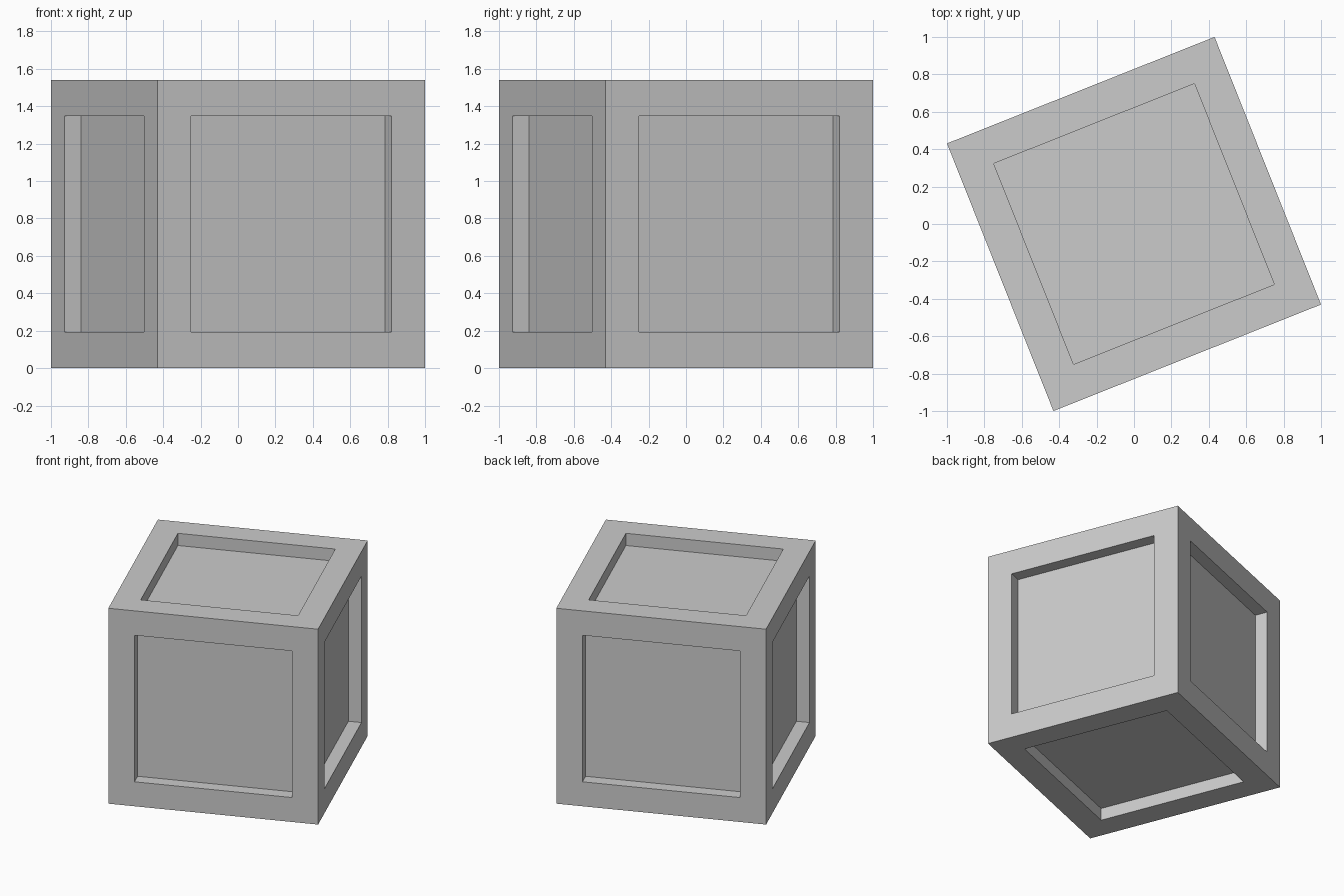
import bpy, bmesh
from math import radians, sin, cos
from mathutils import Matrix

if "Cube" in bpy.data.objects:
    bpy.data.objects.remove(bpy.data.objects["Cube"])

ANGLE = radians(21.7)
SIDE = 2 / (cos(ANGLE) + sin(ANGLE))   # turned footprint spans 2 units

bm = bmesh.new()
bmesh.ops.create_cube(bm, size=SIDE)
panels = bm.faces[:]

# Frame border on all six faces
bmesh.ops.inset_individual(bm, faces=panels, thickness=SIDE / 8, use_even_offset=True)

# Straight-walled recess on each panel
for face in panels:
    normal = face.normal.copy()
    new = bmesh.ops.extrude_discrete_faces(bm, faces=[face])["faces"][0]
    bmesh.ops.translate(bm, verts=new.verts[:], vec=-normal * SIDE / 16)

# Turn and stand on the ground
bmesh.ops.transform(bm, verts=bm.verts[:],
                    matrix=Matrix.Translation((0, 0, SIDE / 2)) @ Matrix.Rotation(ANGLE, 4, 'Z'))
bmesh.ops.recalc_face_normals(bm, faces=bm.faces[:])

mesh = bpy.data.meshes.new("crate")
bm.to_mesh(mesh)
bm.free()
bpy.context.collection.objects.link(bpy.data.objects.new("crate", mesh))
